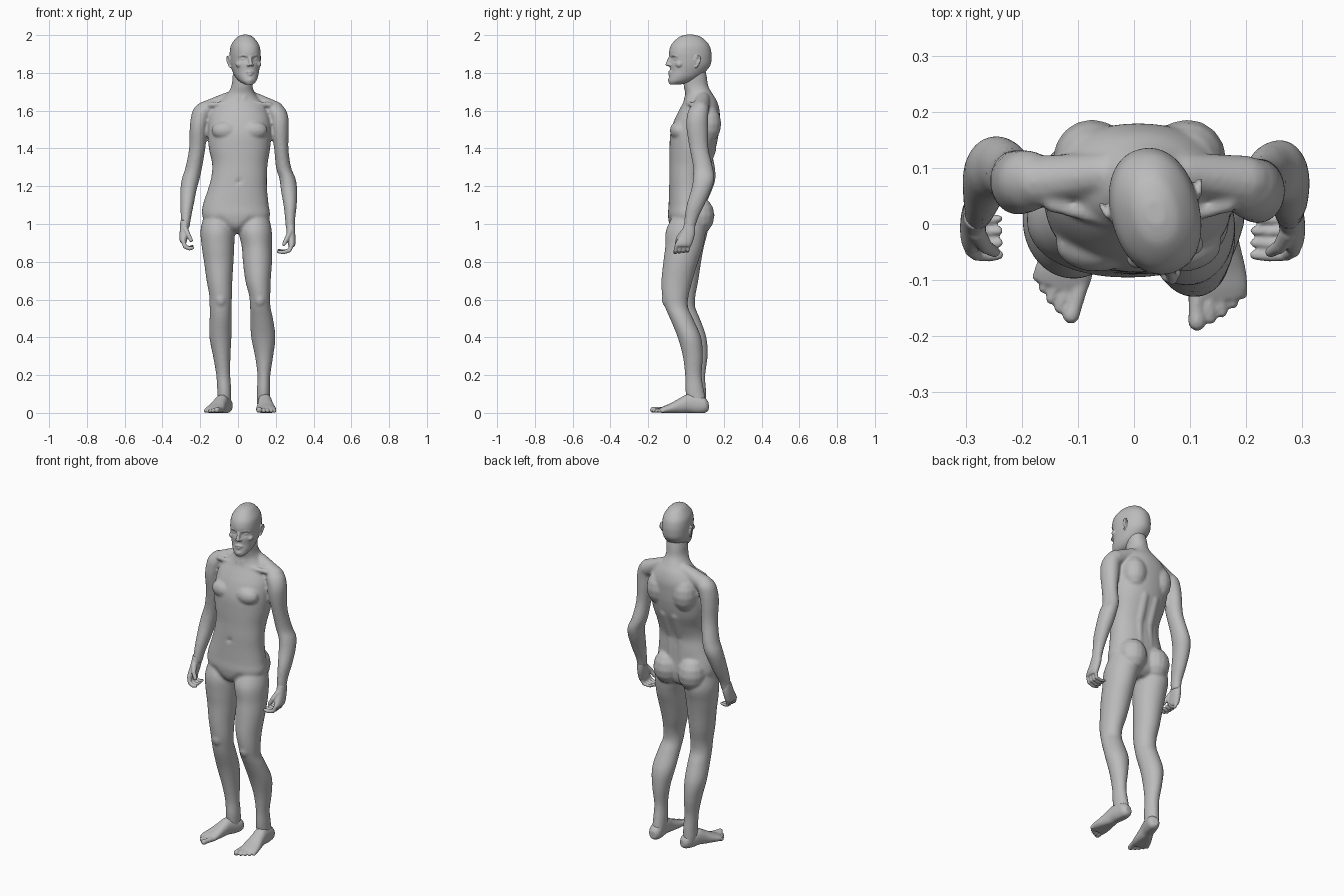
import bpy, bmesh, math
from mathutils import Matrix, Vector

if "Cube" in bpy.data.objects:
    bpy.data.objects.remove(bpy.data.objects["Cube"])

mat = bpy.data.materials.new("grey_skin")
mat.use_nodes = True
mat.diffuse_color = (0.5, 0.5, 0.5, 1)
bsdf = next(n for n in mat.node_tree.nodes if n.type == 'BSDF_PRINCIPLED')
bsdf.inputs["Base Color"].default_value = (0.5, 0.5, 0.5, 1)

LATITUDES = [math.radians(a) for a in (-80, -50, -25, 0, 25, 50, 80)]


def spline(pts, steps):
    """Catmull-Rom samples through tuples of any length."""
    out = []
    for i in range(len(pts) - 1):
        a, b, c, d = pts[max(i - 1, 0)], pts[i], pts[i + 1], pts[min(i + 2, len(pts) - 1)]
        for k in range(steps):
            t = k / steps
            out.append([0.5 * (2 * q + (r - p) * t + (2 * p - 5 * q + 4 * r - s) * t * t
                               + (3 * q - p - 3 * r + s) * t ** 3)
                        for p, q, r, s in zip(a, b, c, d)])
    return out + [list(pts[-1])]


def circle(seg):
    return [(math.cos(k * math.tau / seg), math.sin(k * math.tau / seg)) for k in range(seg)]


def shell(bm, loops):
    """Closed skin over loops of points."""
    loops = [[bm.verts.new(p) for p in loop] for loop in loops]
    seg = len(loops[0])
    for a, b in zip(loops, loops[1:]):
        for k in range(seg):
            n = (k + 1) % seg
            bm.faces.new((a[k], a[n], b[n], b[k]))
    bm.faces.new(loops[0][::-1])
    bm.faces.new(loops[-1])


def loft(bm, rings, axis='Z', square=0.92, seg=36, steps=5):
    """Skin over elliptic rings (x, y, z, radius, radius) stacked along an axis."""
    unit = [(math.copysign(abs(c) ** square, c), math.copysign(abs(s) ** square, s))
            for c, s in circle(seg)]
    if axis == 'Z':
        shell(bm, [[(x + ra * u, y + rb * v, z) for u, v in unit]
                   for x, y, z, ra, rb in spline(rings, steps)])
    else:
        shell(bm, [[(x + ra * u, y, z + rb * v) for u, v in unit]
                   for x, y, z, ra, rb in spline(rings, steps)])


def ball(bm, pos, radii):
    x, y, z = pos
    rx, ry, rz = radii
    shell(bm, [[(x + rx * c * math.cos(a), y + ry * s * math.cos(a), z + rz * math.sin(a))
                for c, s in circle(16)] for a in LATITUDES])


def tube(bm, pts):
    """Chain of tapered capsules through (x, y, z, radius) points."""
    for a, b in zip(pts, pts[1:]):
        pa, pb = Vector(a[:3]), Vector(b[:3])
        turn = (pb - pa).to_track_quat('Z', 'Y')
        ends = [(pa, a[3], t) for t in LATITUDES[:4]] + [(pb, b[3], t) for t in LATITUDES[3:]]
        shell(bm, [[p + turn @ Vector((r * c * math.cos(t), r * s * math.cos(t), r * math.sin(t)))
                    for c, s in circle(12)] for p, r, t in ends])


def dent(bm, x, z, depth, radius):
    for v in bm.verts:
        if v.co.y < -0.02 and abs(v.co.z - z) < 3 * radius:
            d2 = (v.co.x - x) ** 2 + (v.co.z - z) ** 2
            v.co.y += depth * math.exp(-d2 / radius ** 2)


def finish(name, bm, voxel, passes):
    """Fuse the shapes into one skin and smooth it."""
    bmesh.ops.recalc_face_normals(bm, faces=bm.faces)
    me = bpy.data.meshes.new(name)
    bm.to_mesh(me)
    bm.free()
    me.materials.append(mat)
    ob = bpy.data.objects.new(name, me)
    bpy.context.collection.objects.link(ob)
    rm = ob.modifiers.new("fuse", 'REMESH')
    rm.mode = 'VOXEL'
    rm.voxel_size = voxel
    rm.use_smooth_shade = True
    sm = ob.modifiers.new("soften", 'SMOOTH')
    sm.factor = 0.5
    sm.iterations = passes


# Torso and neck
bm = bmesh.new()
loft(bm, [(-.01, .015, .95, .05, .05), (-.01, .01, .98, .14, .09), (-.01, .008, 1.04, .178, .103),
          (-.012, .008, 1.10, .174, .10), (-.003, .008, 1.18, .157, .098),
          (.006, .008, 1.25, .147, .097), (.01, .02, 1.32, .147, .107),
          (.008, .035, 1.40, .162, .122), (.008, .045, 1.48, .168, .128),
          (.008, .058, 1.55, .165, .12), (.008, .07, 1.60, .15, .108),
          (.012, .076, 1.65, .112, .088), (.017, .068, 1.69, .074, .072),
          (.021, .053, 1.73, .056, .065), (.025, .048, 1.78, .053, .062),
          (.03, .045, 1.83, .05, .055)], seg=48)
for s in (-1, 1):
    ball(bm, (.008 + s * .075, -.036, 1.495), (.074, .05, .052))        # chest
    ball(bm, (.01 + s * .085, .115, 1.53), (.07, .072, .10))            # shoulder blade
    ball(bm, (-.01 + s * .08, .068, 1.045), (.081, .083, .10))          # buttock
    tube(bm, [(.015 + s * .07, .09, 1.66, .038), (.012 + s * .185, .075, 1.602, .048)])
    tube(bm, [(.012 + s * .025, -.002, 1.645, .012), (.012 + s * .16, .035, 1.63, .014)])
    tube(bm, [(.025 + s * .042, .05, 1.78, .014), (.016 + s * .014, -.002, 1.66, .011)])
    tube(bm, [(s * .035, .085, 1.12, .024), (.006 + s * .033, .083, 1.25, .026),
              (.008 + s * .035, .13, 1.4, .032)])                       # back muscle

# Arms
loft(bm, [(.19, .07, 1.645, .02, .02), (.2, .067, 1.61, .05, .05), (.217, .06, 1.56, .05, .057),
          (.222, .06, 1.5, .047, .057), (.229, .069, 1.4, .038, .05), (.241, .09, 1.3, .04, .052),
          (.262, .094, 1.24, .043, .056), (.27, .08, 1.18, .043, .053),
          (.276, .05, 1.1, .035, .047), (.276, .028, 1.03, .027, .036),
          (.277, .018, .98, .024, .03)], square=1, seg=24)
loft(bm, [(-.178, .077, 1.645, .02, .02), (-.185, .077, 1.61, .05, .05),
          (-.2, .075, 1.56, .05, .057), (-.21, .075, 1.5, .046, .057),
          (-.216, .085, 1.4, .043, .05), (-.234, .1, 1.3, .044, .053),
          (-.25, .1, 1.24, .047, .056), (-.262, .085, 1.18, .043, .053),
          (-.27, .055, 1.1, .035, .047), (-.276, .028, 1.03, .027, .036),
          (-.28, .018, .98, .024, .03)], square=1, seg=24)

# Legs
loft(bm, [(-.1, .02, 1.06, .075, .08), (-.108, .01, .97, .09, .105), (-.106, 0, .88, .086, .095),
          (-.102, -.005, .8, .078, .085), (-.098, -.013, .7, .068, .078),
          (-.092, -.018, .62, .06, .068), (-.092, -.013, .56, .058, .062),
          (-.092, .006, .5, .058, .067), (-.093, .04, .4, .058, .068),
          (-.086, .055, .3, .046, .059), (-.078, .058, .2, .037, .044),
          (-.073, .06, .12, .037, .046), (-.073, .063, .06, .035, .045),
          (-.072, .066, .02, .03, .04)], square=1)
loft(bm, [(.085, .02, 1.06, .072, .08), (.09, 0, .97, .088, .105), (.1, -.01, .88, .08, .1),
          (.103, -.028, .8, .077, .092), (.106, -.048, .7, .067, .082),
          (.115, -.056, .62, .056, .07), (.118, -.05, .56, .054, .061),
          (.125, -.024, .5, .06, .061), (.134, .018, .4, .064, .062),
          (.138, .036, .3, .048, .053), (.137, .039, .2, .034, .044),
          (.135, .046, .12, .035, .049), (.135, .056, .06, .035, .05),
          (.136, .063, .02, .03, .042)], square=1)
ball(bm, (-.092, -.06, .60), (.032, .03, .042))     # kneecaps
ball(bm, (.116, -.097, .60), (.032, .032, .042))

# Navel and groin creases
dent(bm, .006, 1.225, .012, .01)
for s in (-1, 1):
    for k in range(6):
        dent(bm, -.012 + s * (.02 + .013 * k), .97 + .012 * k, .006, .013)
finish("body", bm, .0075, 4)

# Feet: sole, instep and five toes
for name, side, heel, turn, size in (("left_foot", 1, (.137, .12, 0), 3, 1),
                                     ("right_foot", -1, (-.052, .115, 0), -20, .96)):
    bm = bmesh.new()
    loft(bm, [(0, 0, .034, .018, .022), (0, -.02, .04, .034, .04), (0, -.06, .045, .037, .05),
              (0, -.11, .05, .038, .05), (0, -.15, .038, .042, .042), (0, -.2, .024, .051, .028),
              (0, -.235, .017, .053, .02), (0, -.255, .014, .046, .013)], axis='Y', seg=28)
    for x, tip, r in ((-.04, -.293, .016), (-.016, -.287, .011), (.005, -.277, .0105),
                      (.025, -.263, .010), (.043, -.247, .010)):
        tube(bm, [(x * .9, -.22, .018, r), (x, tip + .02, .017, r * .9), (x, tip, r, r)])
    for v in bm.verts:
        v.co.z = max(v.co.z, 0)
        v.co.x *= side
    bm.transform(Matrix.Translation(heel) @ Matrix.Rotation(math.radians(turn), 4, 'Z')
                 @ Matrix.Scale(size, 4))
    finish(name, bm, .0045, 2)

# Hands: palm, curled fingers and thumb
for name, side, shift, reach in (("left_hand", 1, (0, 0, 0), 1),
                                 ("right_hand", -1, (-.005, 0, .02), .65)):
    bm = bmesh.new()
    loft(bm, [(.277, .02, 1.0, .023, .029), (.28, .01, .95, .023, .038),
              (.284, -.01, .9, .021, .044), (.284, -.014, .88, .015, .038)], seg=24)
    for k in range(4):
        y = -.047 + k * .0215
        r = .011 - .0007 * k
        tube(bm, [(.285, y, .89, r + .001), (.282 - .01 * reach, y - .008, .86, r),
                  (.275 - .035 * reach, y - .01, .85 + .002 * k, r * .95),
                  (.275 - .06 * reach, y - .008, .853 + .003 * k, r * .8)])
    tube(bm, [(.275, -.015, .955, .016), (.26, -.04, .925, .013), (.243, -.05, .893, .010)])
    for v in bm.verts:
        v.co.x *= side
    bm.transform(Matrix.Translation(shift))
    finish(name, bm, .004, 2)

# Head: skull and jaw
bm = bmesh.new()
loft(bm, [(0, -.005, 2.002, .015, .022), (0, -.003, 1.988, .042, .062), (0, -.003, 1.95, .07, .1),
          (0, -.003, 1.91, .078, .113), (0, -.002, 1.87, .078, .113), (0, -.004, 1.84, .075, .109),
          (0, -.015, 1.81, .068, .097), (0, -.035, 1.78, .058, .082), (0, -.06, 1.755, .042, .06),
          (0, -.085, 1.738, .02, .028)], seg=56, steps=6)
for s in (-1, 1):
    dent(bm, s * .031, 1.874, .013, .017)
# Face
tube(bm, [(0, -.111, 1.885, .008), (0, -.127, 1.846, .0105)])
tube(bm, [(-.019, -.112, 1.803, .004), (0, -.117, 1.806, .006), (.019, -.112, 1.803, .004)])
tube(bm, [(-.016, -.111, 1.794, .004), (0, -.116, 1.792, .007), (.016, -.111, 1.794, .004)])
ball(bm, (0, -.104, 1.762), (.021, .02, .017))
for s in (-1, 1):
    ball(bm, (s * .011, -.118, 1.842), (.008, .010, .007))              # nostril
    ball(bm, (s * .031, -.090, 1.873), (.014, .011, .007))              # eye
    tube(bm, [(s * .012, -.109, 1.890, .007), (s * .034, -.102, 1.895, .007),
              (s * .052, -.086, 1.888, .006)])                          # brow
    ball(bm, (s * .05, -.075, 1.845), (.02, .02, .018))                 # cheek
    # Ear rim and inner plate
    tube(bm, [(s * .08, .004, 1.868, .005), (s * .085, .011, 1.888, .005),
              (s * .089, .026, 1.886, .005), (s * .09, .031, 1.868, .005),
              (s * .085, .02, 1.846, .005), (s * .079, .009, 1.832, .006)])
    ball(bm, (s * .08, .017, 1.862), (.006, .014, .026))
bm.transform(Matrix.Translation((.037, .025, 0)) @ Matrix.Rotation(math.radians(14), 4, 'Z'))
finish("head", bm, .004, 2)
